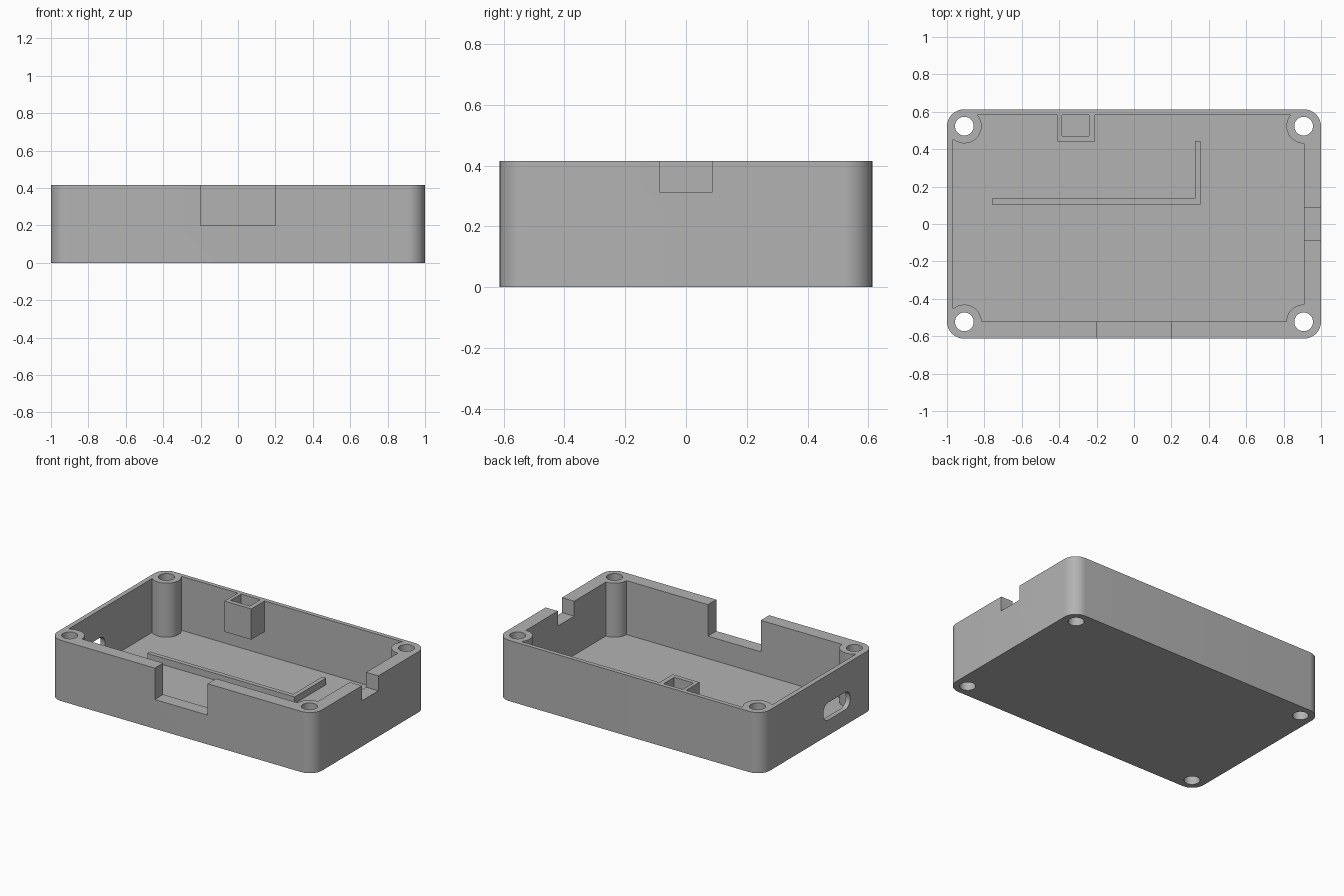
import bpy, bmesh
from math import pi, cos, sin, sqrt, atan2
from mathutils import Matrix

if "Cube" in bpy.data.objects:
    bpy.data.objects.remove(bpy.data.objects["Cube"], do_unlink=True)

# Main dimensions
HALF_X, HALF_Y, HEIGHT = 1.0, 0.613, 0.415
FLOOR = 0.046
HOLE_X, HOLE_Y, HOLE_R = 0.907, 0.523, 0.05
POST_R = 0.092
LEFT, RIGHT, FRONT, BACK = -0.967, 0.908, -0.522, 0.584   # inner wall faces
CORNERS = [(1, 1), (-1, 1), (-1, -1), (1, -1)]            # counter-clockwise

grey = bpy.data.materials.new("grey plastic")
grey.use_nodes = True
colour = (0.45, 0.45, 0.45, 1)
grey.diffuse_color = colour
grey.node_tree.nodes["Principled BSDF"].inputs["Base Color"].default_value = colour


def prism(name, outline, low, high, along_x=False):
    """Extrude an outline along z, or an outline in (y, z) along x."""
    bm = bmesh.new()
    base = bm.faces.new([bm.verts.new((a, b, low)) for a, b in outline])
    top = bmesh.ops.extrude_face_region(bm, geom=[base])["geom"]
    verts = [v for v in top if isinstance(v, bmesh.types.BMVert)]
    bmesh.ops.translate(bm, vec=(0, 0, high - low), verts=verts)
    if along_x:
        turn = Matrix(((0, 0, 1), (1, 0, 0), (0, 1, 0))).to_4x4()
        bmesh.ops.transform(bm, matrix=turn, verts=bm.verts)
    bmesh.ops.recalc_face_normals(bm, faces=bm.faces)
    mesh = bpy.data.meshes.new(name)
    bm.to_mesh(mesh)
    bm.free()
    mesh.materials.append(grey)
    obj = bpy.data.objects.new(name, mesh)
    bpy.context.collection.objects.link(obj)
    return obj


def rect(x0, x1, y0, y1):
    return [(x0, y0), (x1, y0), (x1, y1), (x0, y1)]


def arc(cx, cy, r, start, end, steps):
    return [(cx + r * cos(start + (end - start) * i / steps),
             cy + r * sin(start + (end - start) * i / steps))
            for i in range(steps + 1)]


def rounded_rect(cx, cy, half_w, half_h, r, steps):
    points = []
    for i, (sx, sy) in enumerate(CORNERS):
        points += arc(cx + sx * (half_w - r), cy + sy * (half_h - r), r,
                      i * pi / 2, (i + 1) * pi / 2, steps)
    return points


def cavity_outline():
    """Inner space, with each corner bitten out by a round screw post."""
    points = []
    for sx, sy in CORNERS:
        cx, cy = sx * HOLE_X, sy * HOLE_Y
        wx = RIGHT if sx > 0 else LEFT
        wy = BACK if sy > 0 else FRONT
        dx, dy = wx - cx, wy - cy
        on_x = atan2(-sy * sqrt(POST_R ** 2 - dx ** 2), dx)
        on_y = atan2(dy, -sx * sqrt(POST_R ** 2 - dy ** 2))
        first, last = (on_x, on_y) if sx * sy > 0 else (on_y, on_x)
        # the arc runs clockwise, through the inside of the case
        while last >= first:
            last -= 2 * pi
        points += arc(cx, cy, POST_R, first, last, 20)
    return points


def cut(target, cutter):
    mod = target.modifiers.new("cut", "BOOLEAN")
    mod.operation, mod.solver, mod.object = "DIFFERENCE", "EXACT", cutter
    bpy.ops.object.select_all(action="DESELECT")
    bpy.context.view_layer.objects.active = target
    target.select_set(True)
    bpy.ops.object.modifier_apply(modifier=mod.name)
    bpy.data.objects.remove(cutter, do_unlink=True)


# Case shell: rounded block with the cavity taken out
case = prism("case_shell", rounded_rect(0, 0, HALF_X, HALF_Y, POST_R, 14), 0, HEIGHT)
cut(case, prism("cavity", cavity_outline(), FLOOR, HEIGHT + 0.1))

# Screw holes through the corner posts
for sx, sy in CORNERS:
    circle = arc(sx * HOLE_X, sy * HOLE_Y, HOLE_R, 0, 2 * pi, 32)[:-1]
    cut(case, prism("screw_hole", circle, -0.1, HEIGHT + 0.1))

# Wide front opening and small notch in the side wall
cut(case, prism("front_opening", rect(-0.2, 0.2, -0.7, -0.45), 0.2, HEIGHT + 0.1))
cut(case, prism("side_notch", rect(0.85, 1.1, -0.088, 0.088), 0.313, HEIGHT + 0.1))

# Rounded cable slot in the thin side wall
slot = rounded_rect(-0.2, 0.165, 0.145, 0.06, 0.055, 8)
cut(case, prism("cable_slot", slot, -1.1, -0.9, along_x=True))

bpy.ops.object.select_all(action="DESELECT")
bpy.context.view_layer.objects.active = case
case.select_set(True)
bpy.ops.object.shade_smooth_by_angle(angle=pi / 6)

# Low L-shaped rib on the floor
rib = [(-0.76, 0.105), (0.355, 0.105), (0.355, 0.445),
       (0.325, 0.445), (0.325, 0.135), (-0.76, 0.135)]
prism("floor_rib", rib, FLOOR, FLOOR + 0.046)

# Open-topped pocket hanging on the back wall
pocket = [(-0.41, BACK), (-0.41, 0.44), (-0.208, 0.44), (-0.208, BACK),
          (-0.24, BACK), (-0.24, 0.47), (-0.385, 0.47), (-0.385, BACK)]
prism("pocket_walls", pocket, 0.205, HEIGHT)
prism("pocket_floor", rect(-0.385, -0.24, 0.47, BACK), 0.205, 0.235)
